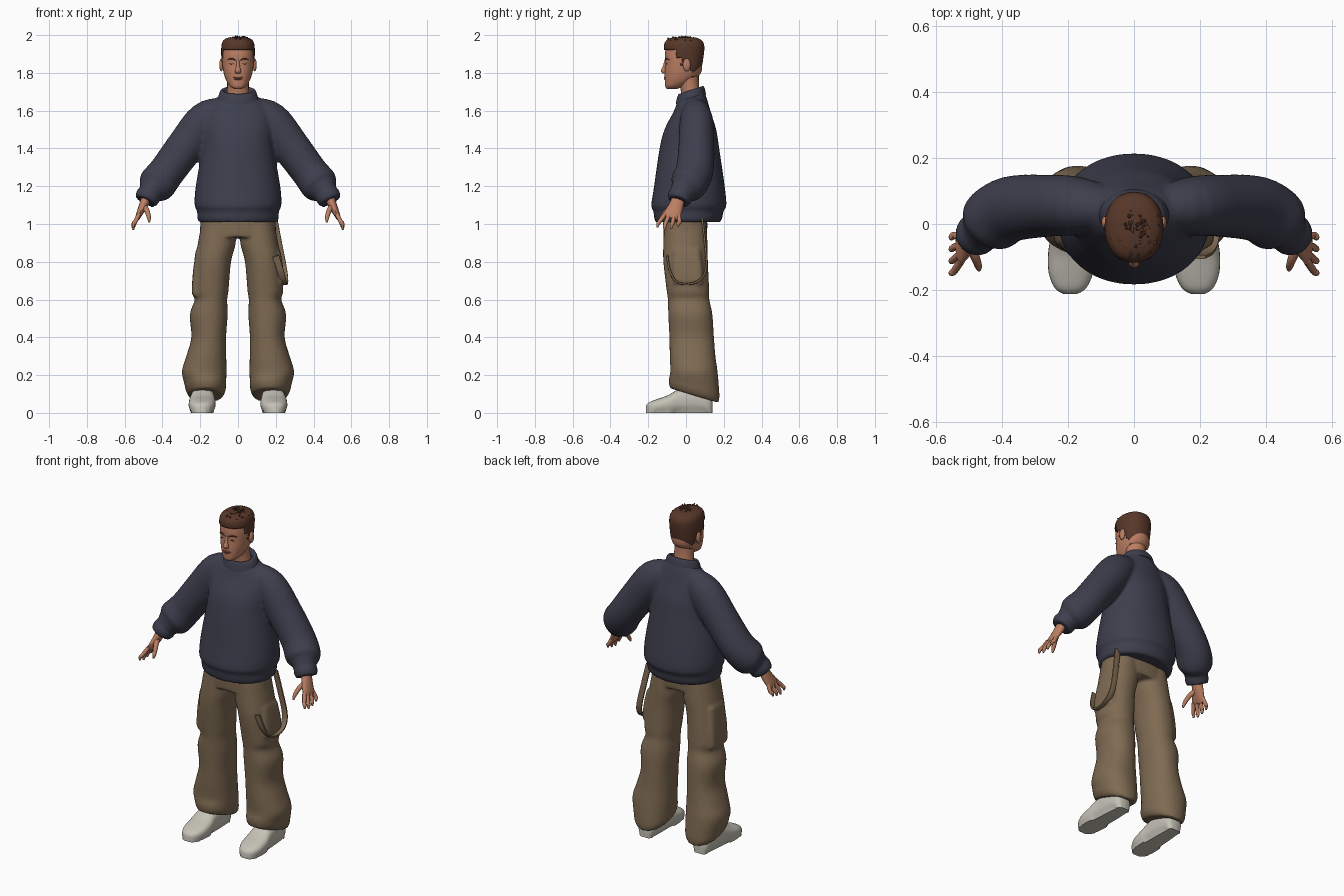
import bpy, bmesh, math, random
from mathutils import Vector

if "Cube" in bpy.data.objects:
    bpy.data.objects.remove(bpy.data.objects["Cube"], do_unlink=True)

random.seed(4)
X, Y, Z = Vector((1, 0, 0)), Vector((0, 1, 0)), Vector((0, 0, 1))


def material(name, r, g, b):
    mat = bpy.data.materials.new(name)
    mat.use_nodes = True
    mat.diffuse_color = (r, g, b, 1)
    mat.node_tree.nodes["Principled BSDF"].inputs["Base Color"].default_value = (r, g, b, 1)
    return mat


NAVY = material("navy knit", .047, .049, .074)
KHAKI = material("khaki cloth", .21, .145, .085)
SKIN = material("skin", .50, .21, .125)
LIPS = material("lip", .36, .11, .075)
HAIR = material("brown hair", .095, .038, .022)
SHOE = material("off white shoe", .56, .54, .47)


def smooth_path(rings, steps):
    """Catmull-Rom interpolation of ring rows."""
    rows = [tuple(r) + (0,) * (6 - len(r)) for r in rings]
    out = []
    for i in range(len(rows) - 1):
        a, b, c, d = (rows[max(i - 1, 0)], rows[i], rows[i + 1],
                      rows[min(i + 2, len(rows) - 1)])
        for k in range(steps):
            t = k / steps
            out.append([q + t * (r - p) / 2 + t * t * (p - 2.5 * q + 2 * r - s / 2)
                        + t ** 3 * (3 * (q - r) + s - p) / 2
                        for p, q, r, s in zip(a, b, c, d)])
    out.append(list(rows[-1]))
    return out


def add_loft(bm, rings, sx=1, axis=Z, ref=Y, power=2, n=24, steps=4):
    """Skin rows of (x, y, z, radius, radius, tilt); axis None follows the path."""
    rows = smooth_path(rings, steps)
    centres = [Vector((sx * r[0], r[1], r[2])) for r in rows]
    loops = []
    for i, (c, row) in enumerate(zip(centres, rows)):
        t = axis or (centres[min(i + 1, len(rows) - 1)] - centres[max(i - 1, 0)]).normalized()
        side = ref.cross(t).normalized()
        normal = t.cross(side)
        loop = []
        for k in range(n):
            a = math.tau * k / n
            u, v = [math.copysign(abs(f) ** (2 / power), f) for f in (math.cos(a), math.sin(a))]
            p = c + side * u * max(row[3], .001) + normal * v * max(row[4], .001)
            p.z += row[5] * (p.y - c.y)
            loop.append(bm.verts.new(p))
        loops.append(loop)
    for low, high in zip(loops, loops[1:]):
        for k in range(n):
            j = (k + 1) % n
            bm.faces.new((low[k], low[j], high[j], high[k]))
    bm.faces.new(loops[0][::-1])
    bm.faces.new(loops[-1])


def add_ball(bm, centre, size):
    made = bmesh.ops.create_uvsphere(bm, u_segments=16, v_segments=10, radius=1)["verts"]
    for v in made:
        v.co = Vector(centre) + Vector([a * b for a, b in zip(v.co, size)])


def finish(name, bm, mat, voxel=0, angle=50):
    bmesh.ops.recalc_face_normals(bm, faces=bm.faces)
    mesh = bpy.data.meshes.new(name)
    bm.to_mesh(mesh)
    bm.free()
    mesh.materials.append(mat)
    obj = bpy.data.objects.new(name, mesh)
    bpy.context.collection.objects.link(obj)
    bpy.ops.object.select_all(action="DESELECT")
    obj.select_set(True)
    bpy.context.view_layer.objects.active = obj
    if voxel:  # fuse overlapping pieces into one soft garment
        mesh.shade_smooth()
        fuse = obj.modifiers.new("Fuse", "REMESH")
        fuse.mode, fuse.voxel_size, fuse.use_smooth_shade = "VOXEL", voxel, True
        soften = obj.modifiers.new("Soften", "SMOOTH")
        soften.factor, soften.iterations = .5, 4
    else:
        bpy.ops.object.shade_smooth_by_angle(angle=math.radians(angle))
    return obj


def loft(name, mat, rings, **options):
    bm = bmesh.new()
    add_loft(bm, rings, **options)
    return finish(name, bm, mat)


SIDES = ((1, "left"), (-1, "right"))

# Sweater: torso with hem band, plus sleeves with cuffs
bm = bmesh.new()
add_loft(bm, [(0, .01, 1.01, .208, .172), (0, .012, 1.03, .215, .18), (0, .013, 1.07, .217, .186),
              (0, .015, 1.1, .23, .199), (0, .018, 1.2, .224, .187), (0, .018, 1.4, .19, .158),
              (0, .023, 1.5, .185, .137), (0, .032, 1.59, .175, .1), (0, .03, 1.65, .13, .08, .2),
              (0, .03, 1.685, .085, .065, .3)], n=40, power=2.1)
for s, _ in SIDES:
    add_loft(bm, [(.07, .045, 1.605, .07, .06), (.17, .055, 1.55, .1, .088), (.275, .055, 1.415, .1, .095),
                  (.375, .045, 1.28, .096, .1), (.432, .01, 1.207, .1, .098), (.455, -.012, 1.18, .075, .075),
                  (.466, -.022, 1.165, .062, .064), (.476, -.03, 1.147, .067, .067),
                  (.49, -.04, 1.12, .06, .06)], sx=s, axis=None)
finish("sweater", bm, NAVY, voxel=.01)
loft("sweater_collar", NAVY, [(0, .026, 1.66, .108, .08, .33), (0, .026, 1.69, .1, .074, .33),
                              (0, .026, 1.708, .09, .066, .33), (0, .024, 1.706, .078, .058, .33),
                              (0, .022, 1.685, .07, .052, .33)], n=32)

# Trousers: hips, loose legs and cargo pockets
bm = bmesh.new()
add_loft(bm, [(0, -.004, 1.07, .19, .113), (0, -.004, 1, .2, .117), (0, -.004, .93, .2, .115)], n=32, power=2.4)
for s, _ in SIDES:
    add_loft(bm, [(.1, -.004, 1.02, .09, .11), (.112, -.003, .9, .1, .117), (.132, -.002, .8, .095, .118),
                  (.145, .01, .65, .095, .113), (.143, .014, .6, .086, .11), (.155, .023, .52, .1, .117),
                  (.155, .03, .4, .092, .118), (.168, .035, .3, .106, .121), (.179, .042, .22, .118, .125),
                  (.173, .043, .15, .11, .133, -.25), (.171, .043, .12, .105, .134, -.3),
                  (.17, .043, .092, .09, .128, -.3)], sx=s, power=2.2, n=32)
    drop = .06 if s > 0 else 0
    add_loft(bm, [(.19, .005, .86, .034, .07), (.203, .008, .74 + drop / 2, .036, .08),
                  (.205, .01, .635 + drop, .04, .08), (.2, .01, .615 + drop, .03, .075)], sx=s, power=4)
finish("trousers", bm, KHAKI, voxel=.0095)

# Hanging strap on the left hip
loft("hip_strap", KHAKI, [(.19, .085, 1.03, .006, .018), (.215, .1, .9, .006, .018), (.24, .107, .77, .006, .018),
                          (.248, .075, .705, .006, .018), (.245, .01, .682, .006, .018),
                          (.24, -.05, .695, .006, .018), (.225, -.085, .75, .006, .018),
                          (.2, -.1, .83, .006, .018)], axis=None, ref=X, power=4, n=12)

# Shoes: rows of y, half width, height
PROFILE = ((.14, .03, .07), (.12, .05, .1), (.05, .06, .14), (-.03, .064, .13), (-.09, .071, .096),
           (-.15, .067, .074), (-.195, .047, .056), (-.213, .02, .038))
for s, side in SIDES:
    bm = bmesh.new()
    add_loft(bm, [(.187 - .03 * y, y, h / 2, w, h / 2) for y, w, h in PROFILE],
             sx=s, axis=-Y, ref=Z, power=2.6, n=28)
    for v in bm.verts:
        if v.co.z < .016:
            v.co.z = 0
    finish(side + "_shoe", bm, SHOE, angle=40)

# Hands: palm, four fingers and a thumb
for s, side in SIDES:
    bm = bmesh.new()
    add_loft(bm, [(.48, -.035, 1.15, .028, .032), (.505, -.055, 1.09, .022, .04),
                  (.526, -.075, 1.045, .015, .046), (.531, -.08, 1.03, .01, .04)], sx=s, axis=None, n=16)
    for i in range(4):
        y = -.112 + .024 * i
        spread = .012 * (i - 2)
        reach = .012 * abs(i - 1.3)
        add_loft(bm, [(.525, y, 1.05, .012, .012), (.545, y + spread - .006, 1.01, .011, .011),
                      (.553, y + spread - .012, .985 + reach, .01, .01),
                      (.555, y + spread - .015, .966 + reach, .005, .005)], sx=s, axis=None, n=10)
    add_loft(bm, [(.5, -.062, 1.095, .016, .018), (.482, -.1, 1.07, .014, .014),
                  (.472, -.128, 1.035, .011, .011), (.47, -.14, 1.01, .005, .005)], sx=s, axis=None, n=10)
    finish(side + "_hand", bm, SKIN)

# Neck, head, nose and ears
loft("neck", SKIN, [(0, .035, 1.64, .066, .055), (0, .02, 1.72, .057, .05), (0, .008, 1.8, .06, .06)])
loft("head", SKIN, [(0, -.075, 1.715, .02, .026), (0, -.062, 1.728, .042, .048), (0, -.037, 1.758, .062, .075),
                    (0, -.017, 1.8, .076, .096), (0, -.012, 1.85, .083, .098), (0, -.012, 1.9, .084, .1),
                    (0, -.01, 1.95, .078, .09), (0, -.008, 1.98, .05, .06)], n=40, power=2.2)
loft("nose", SKIN, [(0, -.106, 1.868, .007, .007), (0, -.112, 1.835, .01, .011), (0, -.117, 1.81, .016, .016),
                    (0, -.112, 1.797, .013, .01)], n=16)
bm = bmesh.new()
for s, _ in SIDES:
    add_ball(bm, (s * .088, .004, 1.842), (.011, .02, .034))
finish("ears", bm, SKIN)

# Lips, eyes and eyebrows
bm = bmesh.new()
add_ball(bm, (0, -.11, 1.775), (.026, .007, .005))
add_ball(bm, (0, -.109, 1.767), (.021, .007, .005))
finish("lips", bm, LIPS)
bm = bmesh.new()
for s, _ in SIDES:
    add_ball(bm, (s * .035, -.104, 1.848), (.014, .004, .0025))
    add_loft(bm, [(.014, -.11, 1.868, .003, .003), (.036, -.105, 1.876, .004, .004),
                  (.058, -.09, 1.869, .002, .002)], sx=s, axis=None, n=8)
finish("eyes_and_brows", bm, HAIR)


# Hair: a cropped shell trimmed along the hairline, with short tufts on top
def is_face_area(p):
    if p.z > 1.925:
        return False
    if p.z > 1.875:
        return p.y < -.055
    return p.y < (-.025 if p.z > 1.84 else .028)


bm = bmesh.new()
add_loft(bm, [(0, .008, 1.775, .06, .05), (0, 0, 1.82, .08, .08), (0, -.008, 1.88, .088, .1),
              (0, -.01, 1.94, .088, .107), (0, -.01, 1.972, .077, .094), (0, -.01, 1.988, .05, .062)],
         n=48, steps=6, power=2.2)
bmesh.ops.delete(bm, geom=[f for f in bm.faces if is_face_area(f.calc_center_median())], context="FACES")
hair = finish("hair", bm, HAIR)
shell = hair.modifiers.new("Thickness", "SOLIDIFY")
shell.thickness, shell.offset = .01, -1

bm = bmesh.new()
for _ in range(80):
    a, r = random.uniform(0, math.tau), math.sqrt(random.random())
    base = Vector((.07 * r * math.cos(a), -.014 + .09 * r * math.sin(a), 1.983 - .022 * r ** 3))
    tip = base + Vector((random.uniform(-.012, .012), random.uniform(-.02, .004), random.uniform(.007, .015)))
    tip.z = min(tip.z, 2)
    add_loft(bm, [(*(base - Z * .01), .012, .014), (*base, .01, .012), (*tip, .002, .002)], n=6, steps=1)
finish("hair_tufts", bm, HAIR, angle=30)
